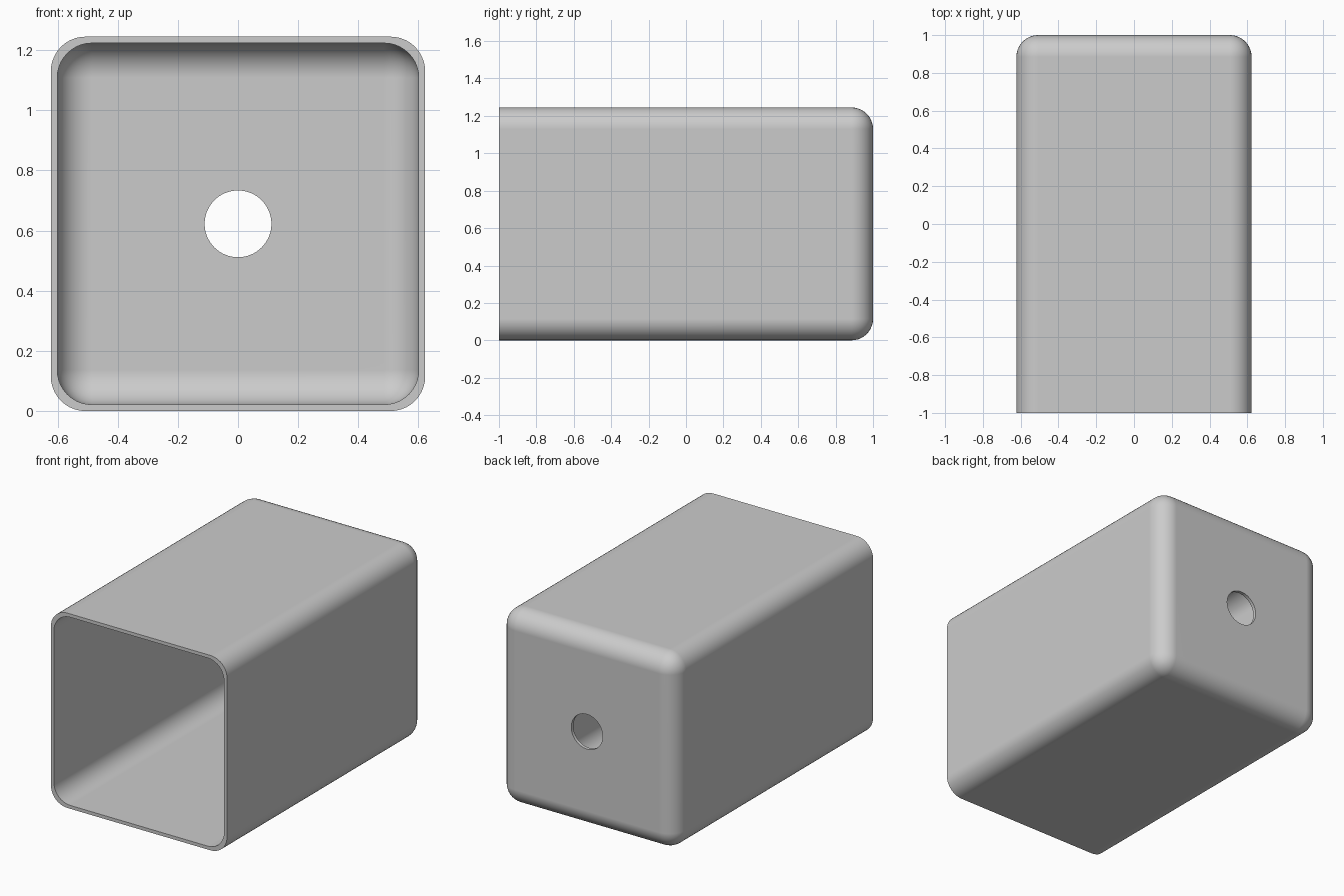
import bpy, bmesh, math
from mathutils import Matrix, Vector

if "Cube" in bpy.data.objects:
    bpy.data.objects.remove(bpy.data.objects["Cube"])

MID_Z = 0.6225


def rounded_box(name, half, y0, y1, radius):
    """Box with every edge rounded except those of the front (-y) face."""
    bm = bmesh.new()
    size = Vector((2 * half, y1 - y0, 2 * half))
    centre = Vector((0, (y0 + y1) / 2, MID_Z))
    bmesh.ops.create_cube(bm, size=1, matrix=Matrix.Translation(centre) @ Matrix.Diagonal(size).to_4x4())
    edges = [e for e in bm.edges if max(v.co.y for v in e.verts) > y0 + 0.01]
    bmesh.ops.bevel(bm, geom=edges, offset=radius, offset_type='OFFSET',
                    segments=10, profile=0.5, affect='EDGES')
    bmesh.ops.recalc_face_normals(bm, faces=bm.faces)
    mesh = bpy.data.meshes.new(name)
    bm.to_mesh(mesh)
    bm.free()
    ob = bpy.data.objects.new(name, mesh)
    bpy.context.collection.objects.link(ob)
    return ob


# Outer body, closed at the back
body = rounded_box("housing", 0.6225, -1.0, 1.0, 0.115)

# Hollow interior, open through the front
cavity = rounded_box("cavity_cutter", 0.601, -1.2, 0.979, 0.115)

# Round hole through the back wall
bpy.ops.mesh.primitive_cylinder_add(vertices=64, radius=0.111, depth=0.4,
                                    location=(0, 1.0, MID_Z), rotation=(math.pi / 2, 0, 0))
hole = bpy.context.object
hole.name = "hole_cutter"

# Cut, then remove the cutters
bpy.ops.object.select_all(action='DESELECT')
bpy.context.view_layer.objects.active = body
body.select_set(True)
for cutter in (cavity, hole):
    cutter.hide_render = True
    mod = body.modifiers.new(cutter.name, 'BOOLEAN')
    mod.operation = 'DIFFERENCE'
    mod.solver = 'EXACT'
    mod.object = cutter
    bpy.ops.object.modifier_apply(modifier=mod.name)
    bpy.data.objects.remove(cutter)

# Smooth rounded edges with crisp rims
bpy.ops.object.shade_smooth_by_angle(angle=math.radians(30))
weighted = body.modifiers.new("flat_panels", 'WEIGHTED_NORMAL')
weighted.keep_sharp = True
